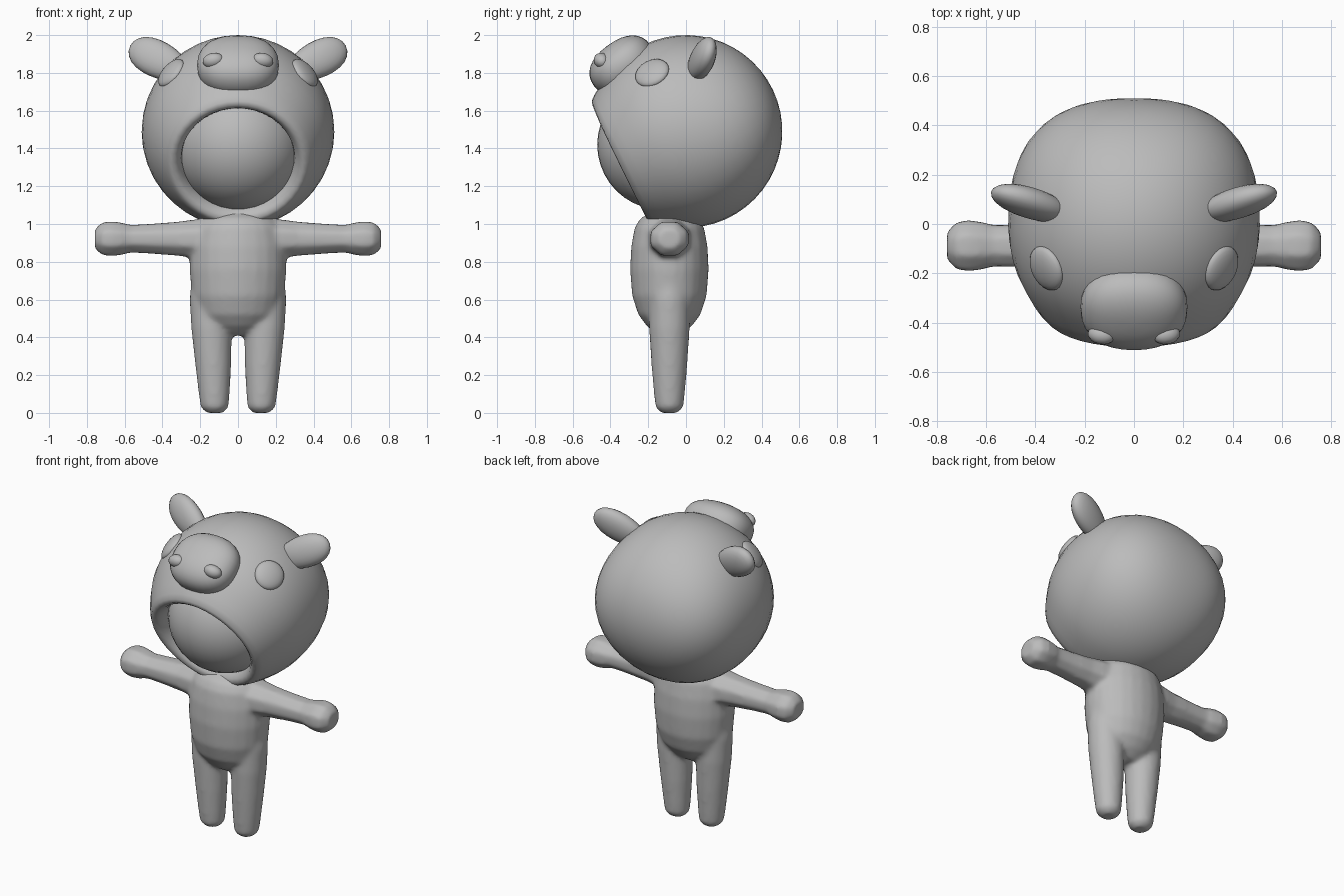
import bpy, bmesh, math
from mathutils import Vector, Matrix

old = bpy.data.objects.get("Cube")
if old:
    bpy.data.objects.remove(old, do_unlink=True)

grey = bpy.data.materials.new("plain grey")
grey.use_nodes = True
grey.diffuse_color = (0.5, 0.5, 0.5, 1)
grey.node_tree.nodes["Principled BSDF"].inputs["Base Color"].default_value = (0.5, 0.5, 0.5, 1)


def finish(name, bm, angle=60):
    bmesh.ops.recalc_face_normals(bm, faces=bm.faces)
    mesh = bpy.data.meshes.new(name)
    bm.to_mesh(mesh)
    bm.free()
    mesh.materials.append(grey)
    obj = bpy.data.objects.new(name, mesh)
    bpy.context.collection.objects.link(obj)
    bpy.ops.object.select_all(action='DESELECT')
    bpy.context.view_layer.objects.active = obj
    obj.select_set(True)
    bpy.ops.object.shade_smooth_by_angle(angle=math.radians(angle))
    return obj


def frame(long_axis, normal):
    """Rotation whose x runs along long_axis and z along normal."""
    z = Vector(normal).normalized()
    x = Vector(long_axis)
    x = (x - z * x.dot(z)).normalized()
    return Matrix((x, z.cross(x), z)).transposed()


def ellipsoid(name, centre, radii, rot=Matrix.Identity(3), power=1.0, taper=0.0, segs=32):
    bm = bmesh.new()
    bmesh.ops.create_uvsphere(bm, u_segments=segs, v_segments=segs // 2, radius=1)
    for v in bm.verts:
        p = Vector([math.copysign(abs(c) ** power, c) for c in v.co])
        p.y *= 1 + taper * p.x
        v.co = rot @ Vector([c * r for c, r in zip(p, radii)]) + Vector(centre)
    return finish(name, bm)


def loft(bm, rings, across, up, segs=24):
    """Closed tube through rings of (centre, radius across, radius up)."""
    loops = []
    for centre, ra, ru in rings:
        loops.append([bm.verts.new(Vector(centre)
                      + Vector(across) * ra * math.cos(math.tau * (i + 0.5) / segs)
                      + Vector(up) * ru * math.sin(math.tau * (i + 0.5) / segs)) for i in range(segs)])
    for a, b in zip(loops, loops[1:]):
        for i in range(segs):
            j = (i + 1) % segs
            bm.faces.new((a[i], a[j], b[j], b[i]))
    bm.faces.new(loops[0])
    bm.faces.new(loops[-1])


# Hood: ball spun around the axis of its face opening, with a rolled rim
axis = Vector((0, -0.903, -0.43)).normalized()
turn = frame((1, 0, 0), axis)
centre = Vector((0, 0, 1.49))
R = 0.51
profile = [(-R * math.cos(t), R * math.sin(t)) for t in [math.radians(i * 7) for i in range(18)]]
profile += [(0.31, 0.412), (0.355, 0.383), (0.381, 0.36), (0.387, 0.338), (0.372, 0.315),
            (0.34, 0.298), (0.25, 0.285)]
bm = bmesh.new()
line = [bm.verts.new((r, 0, d)) for d, r in profile]
edges = [bm.edges.new(e) for e in zip(line, line[1:])]
bmesh.ops.spin(bm, geom=line + edges, cent=(0, 0, 0), axis=(0, 0, 1), angle=math.tau, steps=40)
bmesh.ops.remove_doubles(bm, verts=bm.verts, dist=0.0005)
for v in bm.verts:
    p = turn @ v.co
    flat = p.x ** 2 + p.y ** 2
    if flat > 1e-6:
        # fuller sides towards the back
        full = (2 * p.x * p.y / flat) ** 2 * flat / R ** 2 * (0.07 if p.y > 0 else 0.02)
        p.x *= 1 + full
        p.y *= 1 + full
    v.co = p + centre
finish("hood", bm, 80)

# Face ball inside the hood
ellipsoid("face", (0, -0.125, 1.42), (0.345,) * 3, segs=40)

# Snout on the hood
ellipsoid("snout", (0, -0.338, 1.84), (0.217, 0.185, 0.13),
          frame((1, 0, 0), (0, -0.59, 0.8)), power=0.87)

for side, s in (("left", 1), ("right", -1)):
    ellipsoid(side + "_nostril", (s * 0.13, -0.447, 1.865), (0.058, 0.04, 0.042),
              frame((s * 0.8, 0.3, -0.3), (s * 0.2, -0.8, 0.6)), segs=16)
    normal = Vector((s * 0.355, -0.18, 0.31))
    ellipsoid(side + "_eye", centre + normal.normalized() * 0.503, (0.095, 0.09, 0.035),
              frame((0, 1, 0), normal), segs=24)
    ellipsoid(side + "_ear", (s * 0.42, 0.085, 1.87), (0.175, 0.098, 0.06),
              frame((s * 0.85, 0.28, 0.42), (s * 0.2, -0.9, 0.2)), power=0.95, taper=0.1, segs=24)

# Body: torso, legs and arms fused into one soft skin
Y = -0.088
bm = bmesh.new()
torso = [(0.41, 0.08, 0.06), (0.46, 0.16, 0.12), (0.52, 0.215, 0.165), (0.62, 0.245, 0.198),
         (0.76, 0.258, 0.209), (0.88, 0.255, 0.203), (0.98, 0.235, 0.185), (1.03, 0.2, 0.155),
         (1.065, 0.12, 0.09)]
loft(bm, [((0, Y, z), a, b) for z, a, b in torso], (1, 0, 0), (0, 1, 0))
leg = [(0.0, 0.123, 0.045), (0.03, 0.124, 0.074), (0.1, 0.126, 0.082), (0.25, 0.131, 0.095),
       (0.45, 0.14, 0.108), (0.6, 0.148, 0.108), (0.7, 0.148, 0.1)]
arm = [(0.1, 0.13, 0.12), (0.24, 0.115, 0.108), (0.32, 0.1, 0.096), (0.48, 0.092, 0.083),
       (0.57, 0.09, 0.078), (0.62, 0.104, 0.092), (0.67, 0.111, 0.099), (0.72, 0.103, 0.092),
       (0.758, 0.06, 0.055)]
for s in (1, -1):
    loft(bm, [((s * x, Y, z), r, r) for z, x, r in leg], (1, 0, 0), (0, 1, 0))
    loft(bm, [((s * x, Y, 0.922), a, b) for x, a, b in arm], (0, 1, 0), (0, 0, 1), segs=8)
body = finish("body", bm)
remesh = body.modifiers.new("fuse", 'REMESH')
remesh.mode = 'VOXEL'
remesh.voxel_size = 0.014
remesh.use_smooth_shade = True
smooth = body.modifiers.new("soften", 'SMOOTH')
smooth.factor = 0.5
smooth.iterations = 8
